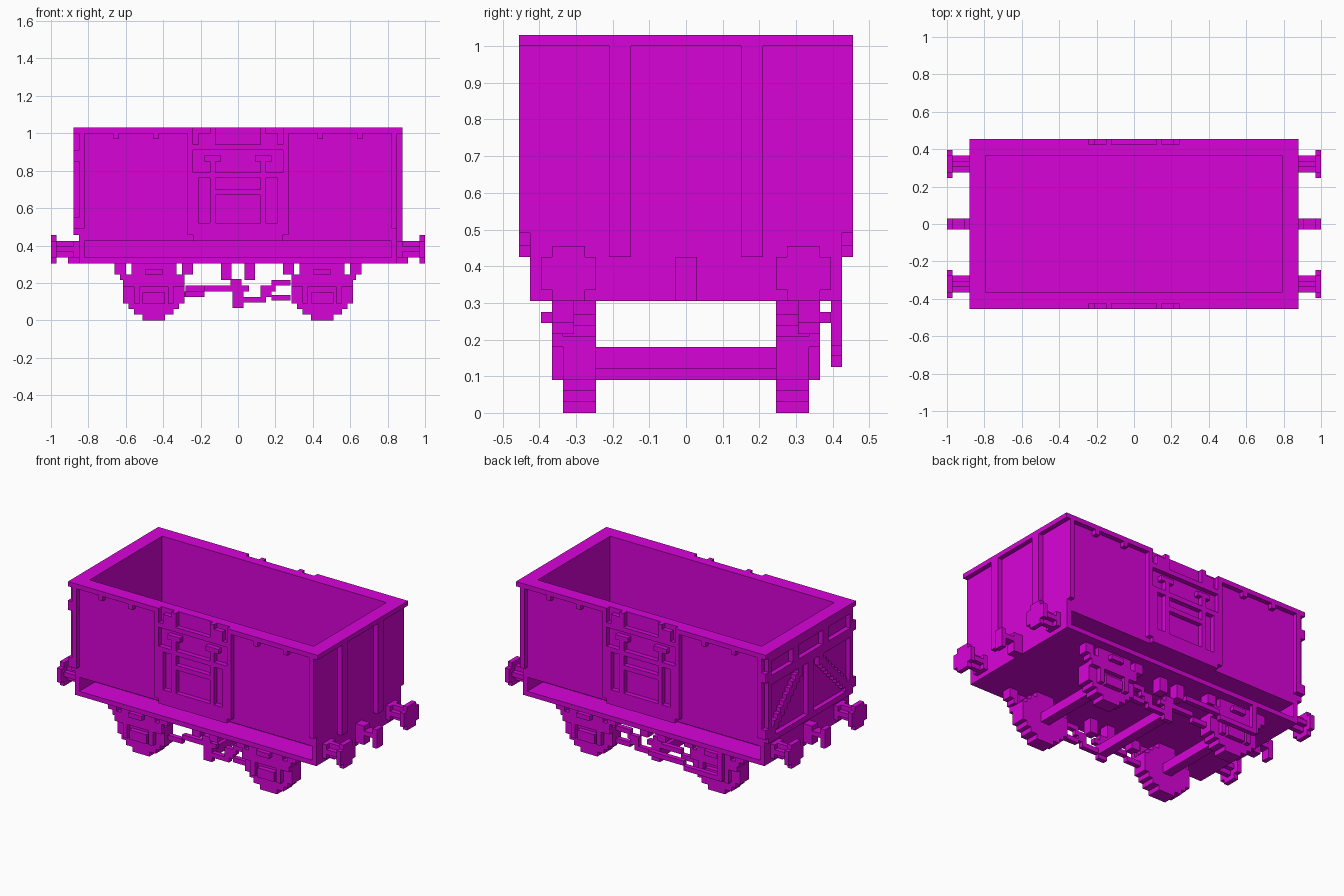
import bpy, bmesh
from mathutils import Vector

cube = bpy.data.objects.get("Cube")
if cube:
    bpy.data.objects.remove(cube, do_unlink=True)

mat = bpy.data.materials.new("magenta")
mat.use_nodes = True
colour = (0.69, 0.001, 0.69, 1)
mat.diffuse_color = colour
mat.node_tree.nodes["Principled BSDF"].inputs["Base Color"].default_value = colour


def part(name, boxes, mx=False, my=False):
    """One object from (x0, x1, y0, y1, z0, z1) boxes, optionally mirrored."""
    bm = bmesh.new()
    for sx in ((1, -1) if mx else (1,)):
        for sy in ((1, -1) if my else (1,)):
            for x0, x1, y0, y1, z0, z1 in boxes:
                ret = bmesh.ops.create_cube(bm, size=1)
                size = Vector((x1 - x0, y1 - y0, z1 - z0))
                mid = Vector(((x0 + x1) / 2 * sx, (y0 + y1) / 2 * sy, (z0 + z1) / 2))
                for v in ret["verts"]:
                    v.co = Vector(a * b for a, b in zip(v.co, size)) + mid
    me = bpy.data.meshes.new(name)
    bm.to_mesh(me)
    bm.free()
    me.materials.append(mat)
    ob = bpy.data.objects.new(name, me)
    bpy.context.collection.objects.link(ob)
    return ob


# Underframe: slab with a projecting lower flange, a recessed web and end beams
part("underframe", [(-.85, .85, -.425, .425, .305, .335),
                    (-.82, .82, -.27, .27, .335, .425)])
part("end_beam", [(.82, .85, -.425, .425, .305, .425)], mx=True)
part("floor", [(-.85, .85, -.425, .425, .425, .455)])

# Open body walls
part("side_wall", [(-.82, .82, .365, .425, .455, 1.0)], my=True)
part("end_wall", [(.79, .85, -.425, .425, .455, 1.0)], mx=True)
part("corner_post", [(.82, .85, .425, .455, .49, 1.0)], mx=True, my=True)

# Rim, notched above each side door
part("rim_side", [(-.88, .88, .365, .425, 1.0, 1.03)], my=True)
part("rim_outer_edge", [(.24, .88, .425, .455, 1.0, 1.03)], mx=True, my=True)
part("rim_end", [(.79, .88, -.425, .425, 1.0, 1.03)], mx=True)
part("rim_hook", [(c - .015, c + .015, .425, .455, .97, 1.0) for c in (.44, .65)],
     mx=True, my=True)

# Side doors: raised frame around recessed panels
part("door_frame", [(-.24, .24, .425, .455, .425, .52),
                    (-.24, .24, .425, .455, .76, .79),
                    (-.24, .24, .425, .455, .91, .94),
                    (-.12, .12, .425, .455, .67, .70)], my=True)
part("door_uprights", [(.21, .24, .425, .455, .52, .76),
                       (.12, .15, .425, .455, .52, .76),
                       (.24, .27, .425, .455, .455, 1.0)], mx=True, my=True)
part("door_hinge", [(.09, .18, .425, .455, .85, .88),
                    (.12, .15, .425, .455, .79, .85)], mx=True, my=True)
part("door_catch", [(.12, .15, .425, .455, .94, 1.03),
                    (.15, .21, .425, .455, .94, 1.0)], mx=True, my=True)

# Plain end: two stanchions
part("end_stanchion", [(.85, .88, .15, .21, .425, 1.0)], my=True)

# Braced end: rails, posts, corner hinges and stepped diagonals
L, R = -.88, -.85
part("end_door_rails", [(L, R, -.425, .425, .82, .88),
                        (L, R, -.425, .425, .455, .49),
                        (L, R, -.425, .425, .97, 1.0),
                        (L, R, -.03, .03, .49, .82)])
part("end_door_posts", [(L, R, .395, .425, .455, 1.0),
                        (L, R, .12, .18, .88, .97),
                        (L, R, .425, .455, .85, .91),
                        (L, R, .425, .455, .49, .55)], my=True)
part("end_door_brace", [(L, R, .35 - i * .03, .395 - i * .03, .49 + i * .03, .55 + i * .03)
                        for i in range(10)], my=True)

# Buffers and couplings
part("buffer_head", [(.97, 1.0, .275, .365, .305, .455),
                     (.97, 1.0, .245, .395, .335, .425)], mx=True, my=True)
part("buffer_shaft", [(.85, .97, .275, .365, .365, .395),
                      (.85, .97, .305, .335, .335, .425),
                      (.85, .88, .275, .365, .335, .425)], mx=True, my=True)
part("coupling_hook", [(.85, .91, -.03, .03, .305, .425),
                       (.91, .97, -.03, .03, .365, .395),
                       (.97, 1.0, -.03, .03, .305, .425)], mx=True)

# Wheels as stacked rows forming a stepped disc, with axles between
C = .45
rows = [(0, .03, .06), (.03, .06, .105), (.06, .09, .135), (.09, .21, .165),
        (.21, .24, .135), (.24, .27, .105), (.27, .305, .06)]
part("wheel", [(C - h, C + h, .245, .335, a, b) for a, b, h in rows], mx=True, my=True)
part("axle", [(C - .03, C + .03, -.245, .245, .12, .18)], mx=True)

# Axle guards, axle boxes and leaf springs
part("axle_guard", [(C - .12, C + .12, .335, .365, .245, .305),
                    (C - .165, C + .165, .335, .365, .18, .245),
                    (C - .105, C - .075, .335, .365, .09, .18),
                    (C + .075, C + .105, .335, .365, .09, .18),
                    (C - .06, C + .06, .335, .365, .09, .15)], mx=True, my=True)
part("spring_buckle", [(C - .045, C + .045, .365, .395, .245, .275)], mx=True, my=True)
part("spring_hanger", [(.24, .30, .305, .365, .245, .305),
                       (.60, .66, .305, .365, .245, .305),
                       (.60, .63, .305, .365, .215, .245)], mx=True, my=True)

# Brake gear: hangers, rods and cross shaft
part("brake_hanger", [(.035, .09, .275, .335, .215, .305)], mx=True, my=True)
part("brake_rods", [(-.04, .02, .275, .305, .155, .22),
                    (-.18, .06, .275, .305, .155, .185),
                    (-.28, -.18, .275, .305, .125, .155),
                    (-.03, .03, .275, .305, .065, .155),
                    (.03, .15, .275, .305, .095, .125),
                    (.12, .18, .275, .305, .125, .155),
                    (.12, .20, .275, .305, .155, .185),
                    (.18, .28, .275, .305, .185, .215),
                    (.18, .28, .275, .305, .105, .135)], my=True)
part("brake_shaft", [(-.03, .03, -.275, .275, .09, .15)])
part("brake_lever", [(-.28, -.03, .395, .425, .155, .185),
                     (-.52, -.28, .395, .425, .125, .155),
                     (-.55, -.52, .395, .425, .125, .305)])
